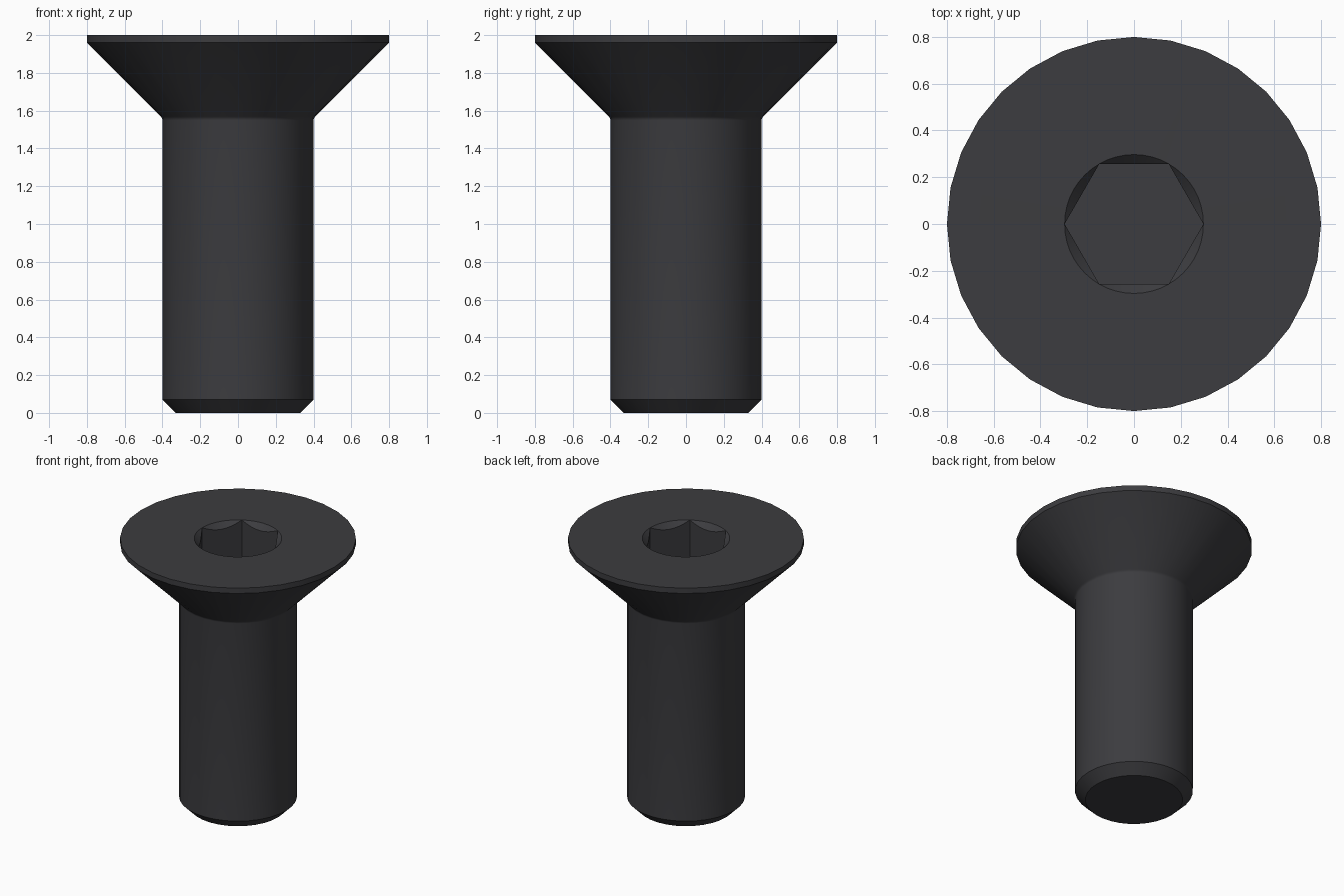
import bpy, bmesh, math

if "Cube" in bpy.data.objects:
    bpy.data.objects.remove(bpy.data.objects["Cube"])

HEAD_SIDES, SOCKET_SIDES = 32, 48
RIM_R, APOTHEM, SOCKET_DEPTH = 0.297, 0.257, 0.30

bm = bmesh.new()


def ring(points):
    return [bm.verts.new(p) for p in points]


def circle(r, z, n):
    return ring([(r * math.cos(2 * math.pi * i / n), r * math.sin(2 * math.pi * i / n), z)
                 for i in range(n)])


def skin(a, b):
    n = len(a)
    for i in range(n):
        j = (i + 1) % n
        bm.faces.new((a[i], a[j], b[j], b[i]))


# Shank with chamfered tip, small fillet, countersunk head and thin rim
profile = [(0.33, 0), (0.4, 0.07), (0.4, 1.55), (0.4015, 1.558), (0.405, 1.564),
           (0.41, 1.57), (0.8, 1.96), (0.8, 2.0)]
rings = [circle(r, z, HEAD_SIDES) for r, z in profile]
for a, b in zip(rings, rings[1:]):
    skin(a, b)
bm.faces.new(rings[0][::-1])


# Hex socket: conical lead-in meets the flats in scalloped arcs
def hex_ring(depth=None):
    pts = []
    for i in range(SOCKET_SIDES):
        t = 2 * math.pi * i / SOCKET_SIDES
        r = APOTHEM / math.cos(t % (math.pi / 3) - math.pi / 6)
        r = min(r, RIM_R)
        z = 2 - (RIM_R - r) if depth is None else 2 - depth
        pts.append((r * math.cos(t), r * math.sin(t), z))
    return ring(pts)


rim = circle(RIM_R, 2.0, SOCKET_SIDES)
arcs = hex_ring()
floor = hex_ring(SOCKET_DEPTH)
skin(rim, arcs)
skin(arcs, floor)
bm.faces.new(floor)

# Flat top of the head between outer rim and socket
loops = []
for loop in (rings[-1], rim):
    loops += [bm.edges.get((loop[i], loop[(i + 1) % len(loop)])) for i in range(len(loop))]
bmesh.ops.bridge_loops(bm, edges=loops)

bmesh.ops.remove_doubles(bm, verts=bm.verts[:], dist=0.0008)
bmesh.ops.recalc_face_normals(bm, faces=bm.faces[:])

mesh = bpy.data.meshes.new("countersunk_screw")
bm.to_mesh(mesh)
bm.free()
screw = bpy.data.objects.new("countersunk_screw", mesh)
bpy.context.collection.objects.link(screw)

# Dark steel
steel = bpy.data.materials.new("dark_steel")
steel.diffuse_color = (0.045, 0.045, 0.05, 1)
steel.use_nodes = True
steel.node_tree.nodes["Principled BSDF"].inputs["Base Color"].default_value = steel.diffuse_color
mesh.materials.append(steel)

bpy.context.view_layer.objects.active = screw
screw.select_set(True)
bpy.ops.object.shade_smooth_by_angle(angle=math.radians(30))
